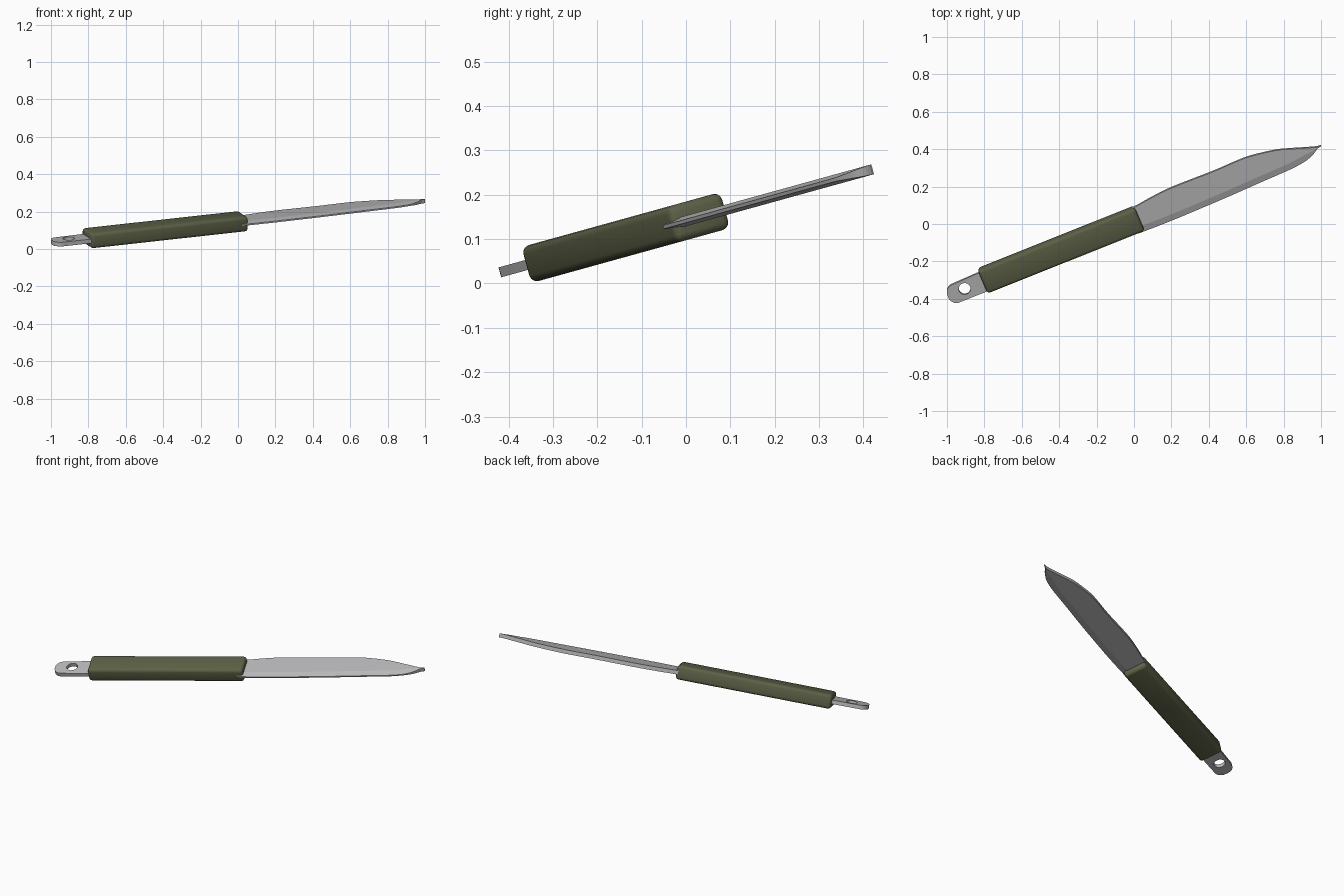
import bpy, bmesh, math
from mathutils import Matrix, Vector

if "Cube" in bpy.data.objects:
    bpy.data.objects.remove(bpy.data.objects["Cube"])

# Resting pose: the knife is modelled flat along x, then turned and tilted
POSE = (Matrix.Translation((0, 0, 0.141))
        @ Matrix.Rotation(math.radians(15.46), 4, 'X')
        @ Matrix.Rotation(math.radians(22.5), 4, 'Z'))
T = 0.0115   # half thickness of the steel


def material(name, rgb):
    m = bpy.data.materials.new(name)
    m.diffuse_color = (*rgb, 1)
    m.use_nodes = True
    m.node_tree.nodes["Principled BSDF"].inputs["Base Color"].default_value = m.diffuse_color
    return m


steel = material("steel", (0.48, 0.48, 0.49))
olive = material("olive_green", (0.11, 0.12, 0.062))


def finish(ob, mat, angle=25):
    ob.data.transform(POSE)
    ob.data.materials.clear()
    ob.data.materials.append(mat)
    bpy.ops.object.select_all(action='DESELECT')
    ob.select_set(True)
    bpy.context.view_layer.objects.active = ob
    bpy.ops.object.shade_smooth_by_angle(angle=math.radians(angle))


def from_bmesh(name, bm):
    bmesh.ops.recalc_face_normals(bm, faces=bm.faces)
    me = bpy.data.meshes.new(name)
    bm.to_mesh(me)
    bm.free()
    ob = bpy.data.objects.new(name, me)
    bpy.context.collection.objects.link(ob)
    return ob


def smooth_path(pts, steps=4):
    """Catmull-Rom curve through the points."""
    p = [Vector(q) for q in pts]
    p = [2 * p[0] - p[1]] + p + [2 * p[-1] - p[-2]]
    out = []
    for a, b, c, d in zip(p, p[1:], p[2:], p[3:]):
        for i in range(steps):
            t = i / steps
            out.append(0.5 * (2 * b + (c - a) * t + (2 * a - 5 * b + 4 * c - d) * t**2
                              + (3 * b - a - 3 * c + d) * t**3))
    return out + [p[-2]]


# Handle: softly rounded block
bm = bmesh.new()
bmesh.ops.create_cube(bm, size=1)
bmesh.ops.scale(bm, verts=bm.verts, vec=(0.908, 0.138, 0.084))
bmesh.ops.translate(bm, verts=bm.verts, vec=(-0.414, 0.019, 0))
bmesh.ops.bevel(bm, geom=bm.edges[:], offset=0.017, segments=3, profile=0.5, affect='EDGES')
finish(from_bmesh("handle", bm), olive, 35)

# Blade: (position, cutting edge, spine) stations, ground thin along the edge
stations = smooth_path([
    (0.00, -0.057, 0.084), (0.06, -0.058, 0.090), (0.15, -0.059, 0.102),
    (0.27, -0.058, 0.111), (0.50, -0.053, 0.109), (0.64, -0.048, 0.113),
    (0.72, -0.045, 0.111), (0.85, -0.041, 0.091), (0.92, -0.037, 0.071),
    (0.985, -0.027, 0.049), (1.03, -0.010, 0.034), (1.055, 0.005, 0.026),
    (1.07, 0.014, 0.022), (1.09, 0.018, 0.021)])
bm = bmesh.new()
rings = []
for u, lo, hi in stations:
    grind = min(0.035, (hi - lo) * 0.45)
    edge = T - 0.0075 * grind / 0.035
    section = [(lo, -edge), (lo + grind, -T), (hi, -T), (hi, T), (lo + grind, T), (lo, edge)]
    rings.append([bm.verts.new((u, w, n)) for w, n in section])
for a, b in zip(rings, rings[1:]):
    for i in range(6):
        j = (i + 1) % 6
        bm.faces.new((a[i], a[j], b[j], b[i]))
bm.faces.new(rings[0])
bm.faces.new(rings[-1])
finish(from_bmesh("blade", bm), steel, 10)

# Hanging tab: rounded plate with a hole
r = 0.045
outline = [(-0.83, 0.071)]
for cx, cy, start in ((-1.072 + r, 0.064 - r, 90), (-1.072 + r, -0.042 + r, 180)):
    for k in range(9):
        a = math.radians(start + k * 90 / 8)
        outline.append((cx + r * math.cos(a), cy + r * math.sin(a)))
outline.append((-0.83, -0.042))
hole = [(-0.973 + 0.032 * math.cos(k * math.tau / 24),
         0.017 + 0.032 * math.sin(k * math.tau / 24)) for k in range(24)]
cu = bpy.data.curves.new("hanging_tab", 'CURVE')
cu.dimensions = '2D'
cu.fill_mode = 'BOTH'
cu.extrude = T
for loop in (outline, hole):
    sp = cu.splines.new('POLY')
    sp.points.add(len(loop) - 1)
    for pt, (x, y) in zip(sp.points, loop):
        pt.co = (x, y, 0, 1)
    sp.use_cyclic_u = True
tab = bpy.data.objects.new("hanging_tab", cu)
bpy.context.collection.objects.link(tab)
bpy.ops.object.select_all(action='DESELECT')
tab.select_set(True)
bpy.context.view_layer.objects.active = tab
bpy.ops.object.convert(target='MESH')
tab = bpy.context.view_layer.objects.active
bm = bmesh.new()
bm.from_mesh(tab.data)
bmesh.ops.remove_doubles(bm, verts=bm.verts, dist=0.0001)
bmesh.ops.recalc_face_normals(bm, faces=bm.faces)
bm.to_mesh(tab.data)
bm.free()
finish(tab, steel)
